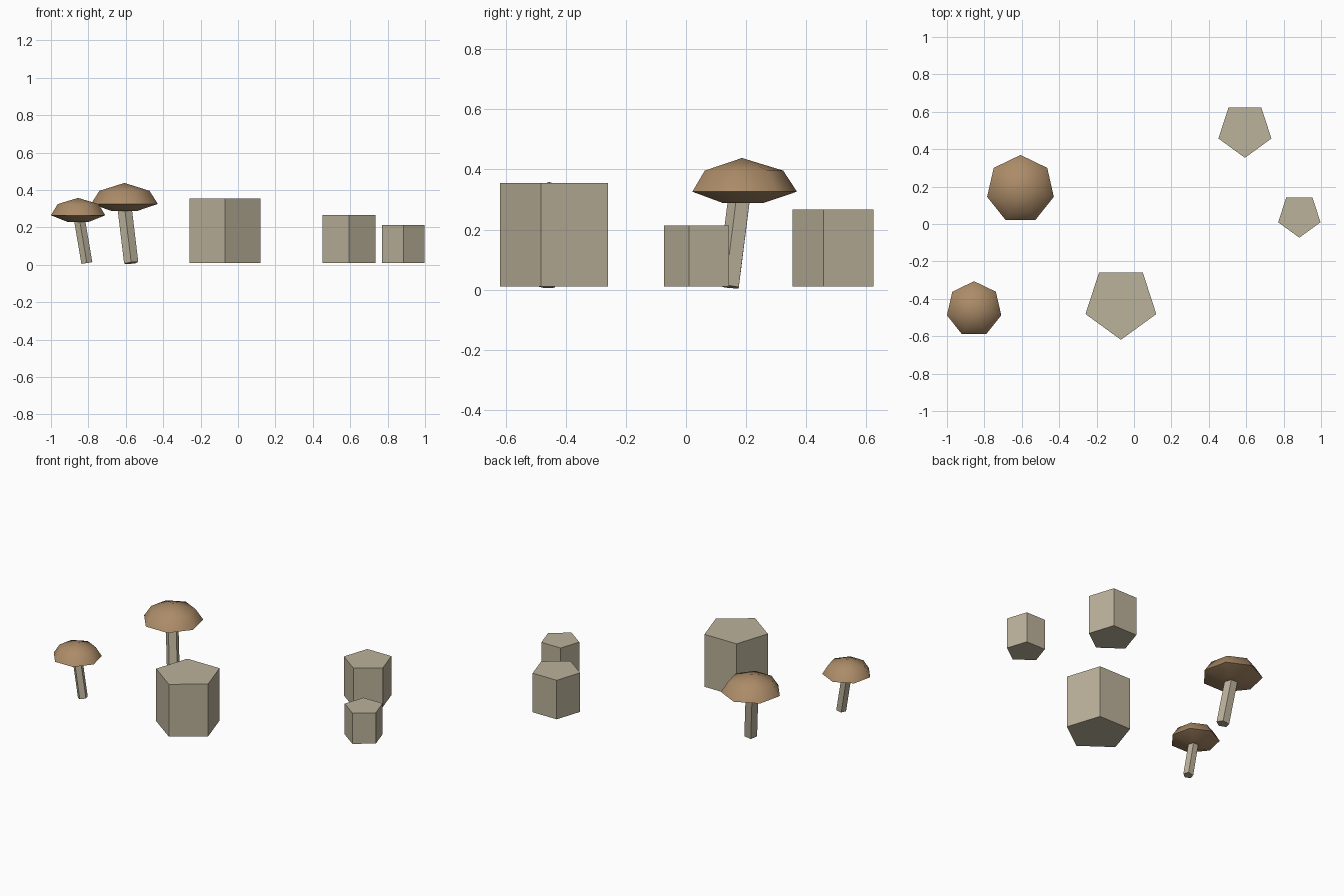
import bpy, bmesh, math
from mathutils import Vector

if "Cube" in bpy.data.objects:
    bpy.data.objects.remove(bpy.data.objects["Cube"])


def material(name, rgb):
    m = bpy.data.materials.new(name)
    m.diffuse_color = (*rgb, 1)
    m.use_nodes = True
    m.node_tree.nodes["Principled BSDF"].inputs["Base Color"].default_value = m.diffuse_color
    return m


stone = material("pale_beige", (0.50, 0.445, 0.325))
brown = material("cap_brown", (0.41, 0.26, 0.138))


def ring(bm, sides, radius, z, start):
    return [bm.verts.new((radius * math.cos(start + i * math.tau / sides),
                          radius * math.sin(start + i * math.tau / sides), z))
            for i in range(sides)]


def bridge(bm, low, high):
    n = len(low)
    for i in range(n):
        j = (i + 1) % n
        bm.faces.new((low[i], low[j], high[j], high[i]))


def finish(bm, name, mat, location):
    bmesh.ops.recalc_face_normals(bm, faces=bm.faces)
    mesh = bpy.data.meshes.new(name)
    bm.to_mesh(mesh)
    bm.free()
    mesh.materials.append(mat)
    obj = bpy.data.objects.new(name, mesh)
    bpy.context.collection.objects.link(obj)
    obj.location = location
    return obj


# Five-sided prism running from base to top, one corner towards the front
def prism(name, base, top, radius):
    base, axis = Vector(base), Vector(top) - Vector(base)
    bm = bmesh.new()
    low = ring(bm, 5, radius, 0, -math.pi / 2)
    high = ring(bm, 5, radius, axis.length, -math.pi / 2)
    bridge(bm, low, high)
    bm.faces.new(low[::-1])
    bm.faces.new(high)
    obj = finish(bm, name, stone, base)
    obj.rotation_mode = 'QUATERNION'
    obj.rotation_quaternion = Vector((0, 0, 1)).rotation_difference(axis)


# Seven-sided domed cap with a shallow underside, corner towards the back
def cap(name, location, radius, heights):
    under, rim, shoulder, apex = heights
    bm = bmesh.new()
    rings = [ring(bm, 7, radius * f, z, math.pi / 2)
             for f, z in ((0.38, under), (1, rim), (0.75, shoulder))]
    bridge(bm, rings[0], rings[1])
    bridge(bm, rings[1], rings[2])
    bm.faces.new(rings[0][::-1])
    tip = bm.verts.new((0, 0, apex))
    for i in range(7):
        bm.faces.new((rings[2][i], rings[2][(i + 1) % 7], tip))
    obj = finish(bm, name, brown, (*location, 0))
    bpy.ops.object.select_all(action='DESELECT')
    bpy.context.view_layer.objects.active = obj
    obj.select_set(True)
    bpy.ops.object.shade_smooth_by_angle(angle=math.radians(60))


# Stumps
for name, x, y, radius, height in (("large_stump", -0.07, -0.42, 0.199, 0.355),
                                   ("medium_stump", 0.593, 0.503, 0.149, 0.267),
                                   ("small_stump", 0.884, 0.046, 0.119, 0.213)):
    prism(name, (x, y, 0.01), (x, y, height), radius)

# Tall mushroom
prism("tall_stem", (-0.571, 0.143, 0.01), (-0.607, 0.181, 0.31), 0.04)
cap("tall_cap", (-0.607, 0.186), 0.183, (0.288, 0.326, 0.396, 0.438))

# Short mushroom
prism("short_stem", (-0.808, -0.46, 0.01), (-0.848, -0.458, 0.245), 0.031)
cap("short_cap", (-0.855, -0.455), 0.149, (0.229, 0.265, 0.325, 0.358))
